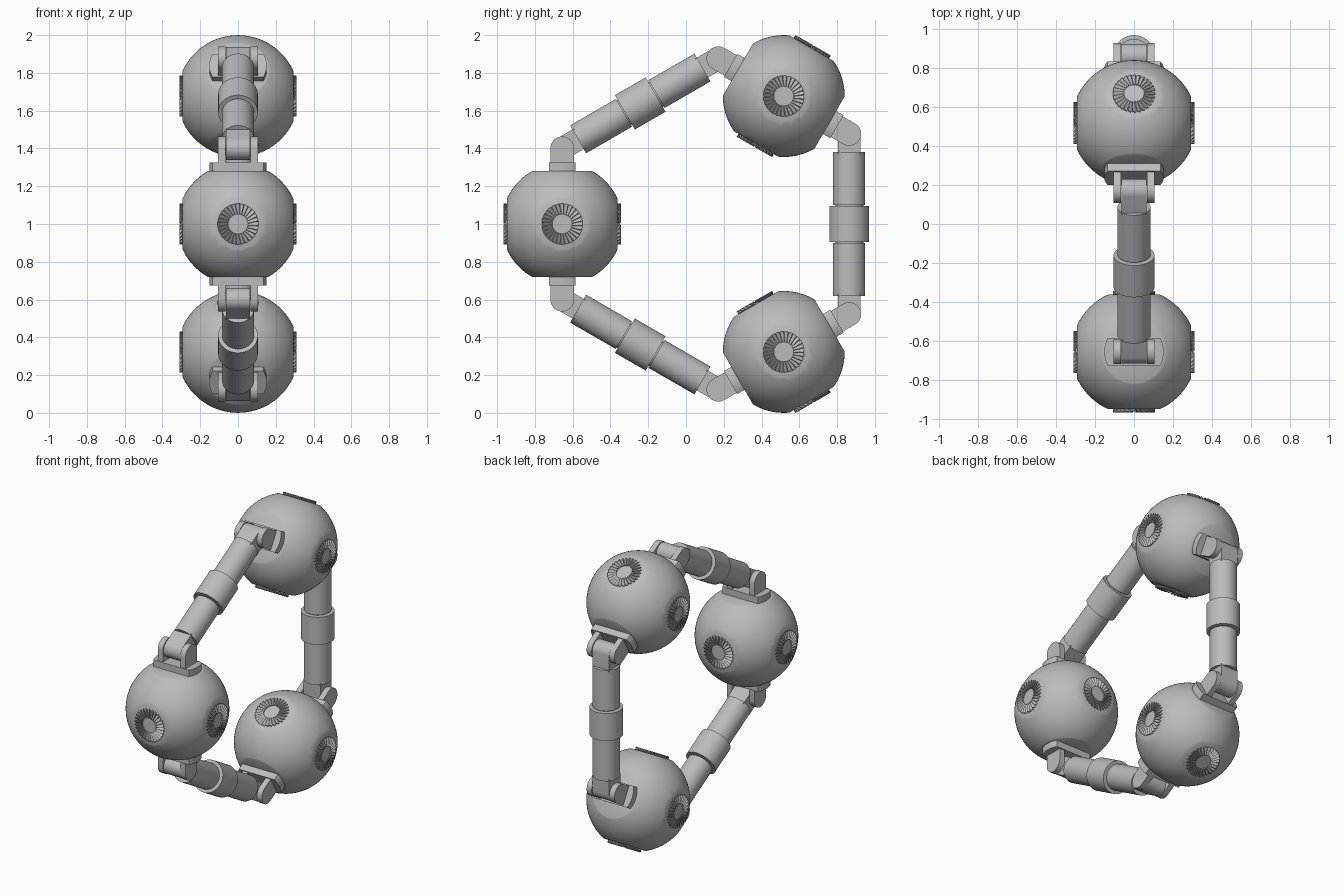
import bpy, bmesh, math
from mathutils import Matrix, Vector

old = bpy.data.objects.get("Cube")
if old:
    bpy.data.objects.remove(old, do_unlink=True)

grey = bpy.data.materials.new("plain grey")
grey.use_nodes = True
colour = (0.5, 0.5, 0.5, 1)
grey.diffuse_color = colour
grey.node_tree.nodes["Principled BSDF"].inputs["Base Color"].default_value = colour

RING = 0.782      # ring centre to sphere centre
BALL = 0.3225     # sphere radius
SEAT = 0.28       # flat under each joint
PORT = 0.293      # flat under each port
PIVOT = 0.40      # sphere centre to hinge
LINK_Y = 0.737    # ring centre to tube axis
HINGE = 0.477     # tube middle to hinge
CENTRE = Vector((0, 0.1265, 1))


def finish(name, bm, local):
    """Store a mesh and place it three times around the ring."""
    bmesh.ops.recalc_face_normals(bm, faces=bm.faces)
    mesh = bpy.data.meshes.new(name)
    bm.to_mesh(mesh)
    bm.free()
    mesh.materials.append(grey)
    mesh.shade_smooth()
    mesh.set_sharp_from_angle(angle=math.radians(30))
    for i in range(3):
        obj = bpy.data.objects.new(f"{name}_{i + 1}", mesh)
        bpy.context.scene.collection.objects.link(obj)
        turn = Matrix.Rotation(math.tau / 3 * i, 4, 'X')
        obj.matrix_world = Matrix.Translation(CENTRE) @ turn @ local


def cut(bm, point, normal):
    """Slice off everything beyond a plane and cap it."""
    geom = bm.verts[:] + bm.edges[:] + bm.faces[:]
    res = bmesh.ops.bisect_plane(bm, geom=geom, plane_co=point, plane_no=normal, clear_outer=True)
    edges = [e for e in res["geom_cut"] if isinstance(e, bmesh.types.BMEdge)]
    bmesh.ops.contextual_create(bm, geom=edges)


def cylinder(bm, radius, z0, z1, segments=48):
    bmesh.ops.create_cone(bm, cap_ends=True, segments=segments, radius1=radius, radius2=radius,
                          depth=z1 - z0, matrix=Matrix.Translation((0, 0, (z0 + z1) / 2)))


def lug(bm, x0, x1, base, pivot, radius):
    """Upright plate with a half-round end at the hinge."""
    pts = [(-radius, base)]
    for k in range(17):
        a = math.pi * (1 - k / 16)
        pts.append((radius * math.cos(a), pivot + radius * math.sin(a)))
    pts.append((radius, base))
    face = bm.faces.new([bm.verts.new((x0, y, z)) for y, z in pts])
    res = bmesh.ops.extrude_face_region(bm, geom=[face])
    moved = [v for v in res["geom"] if isinstance(v, bmesh.types.BMVert)]
    bmesh.ops.translate(bm, verts=moved, vec=(x1 - x0, 0, 0))


at_ball = Matrix.Translation((0, -RING, 0))
at_link = Matrix.Translation((0, LINK_Y, 0))

# Sphere with six flats
bm = bmesh.new()
bmesh.ops.create_uvsphere(bm, u_segments=64, v_segments=40, radius=BALL)
for axis, dist in ((0, PORT), (1, PORT), (2, SEAT)):
    for sign in (-1, 1):
        normal = Vector((0, 0, 0))
        normal[axis] = sign
        cut(bm, normal * dist, normal)
finish("sphere_body", bm, at_ball)

# Ports: a hub ringed by tilted vanes
for name, angle in (("front", 0), ("left", 90), ("back", 180), ("right", 270)):
    bm = bmesh.new()
    cylinder(bm, 0.054, PORT - 0.01, PORT + 0.008, 32)
    for k in range(28):
        m = (Matrix.Translation((0, 0, PORT + 0.009)) @ Matrix.Rotation(math.tau * k / 28, 4, 'Z')
             @ Matrix.Translation((0.08, 0, 0)) @ Matrix.Rotation(math.radians(50), 4, 'X')
             @ Matrix.Diagonal((0.056, 0.005, 0.022, 1)))
        bmesh.ops.create_cube(bm, size=1, matrix=m)
    facing = Matrix.Rotation(math.radians(angle), 4, 'Z') @ Matrix.Rotation(math.pi / 2, 4, 'X')
    finish(f"{name}_port", bm, at_ball @ facing)

for end, flip in (("upper", 0), ("lower", math.pi)):
    turn = Matrix.Rotation(flip, 4, 'X')

    # Hinge foot: a disc trimmed to a strip
    bm = bmesh.new()
    cylinder(bm, 0.152, SEAT - 0.005, SEAT + 0.045, 64)
    for sign in (-1, 1):
        cut(bm, Vector((0, sign * 0.07, 0)), Vector((0, sign, 0)))
    finish(f"{end}_hinge_foot", bm, at_ball @ turn)

    # Pair of hinge ears
    bm = bmesh.new()
    for sign in (-1, 1):
        lug(bm, sign * 0.067, sign * 0.105, SEAT + 0.04, PIVOT, 0.063)
    finish(f"{end}_hinge_ears", bm, at_ball @ turn)

    # Tube half with the tongue that sits between the ears
    bm = bmesh.new()
    cylinder(bm, 0.085, 0.1, 0.38)
    finish(f"{end}_tube", bm, at_link @ turn)
    bm = bmesh.new()
    lug(bm, -0.064, 0.064, 0.37, HINGE, 0.06)
    finish(f"{end}_tongue", bm, at_link @ turn)

# Middle sleeve and the core that joins the tube halves
bm = bmesh.new()
cylinder(bm, 0.105, -0.094, 0.094)
finish("sleeve", bm, at_link)
bm = bmesh.new()
cylinder(bm, 0.075, -0.11, 0.11)
finish("tube_core", bm, at_link)
